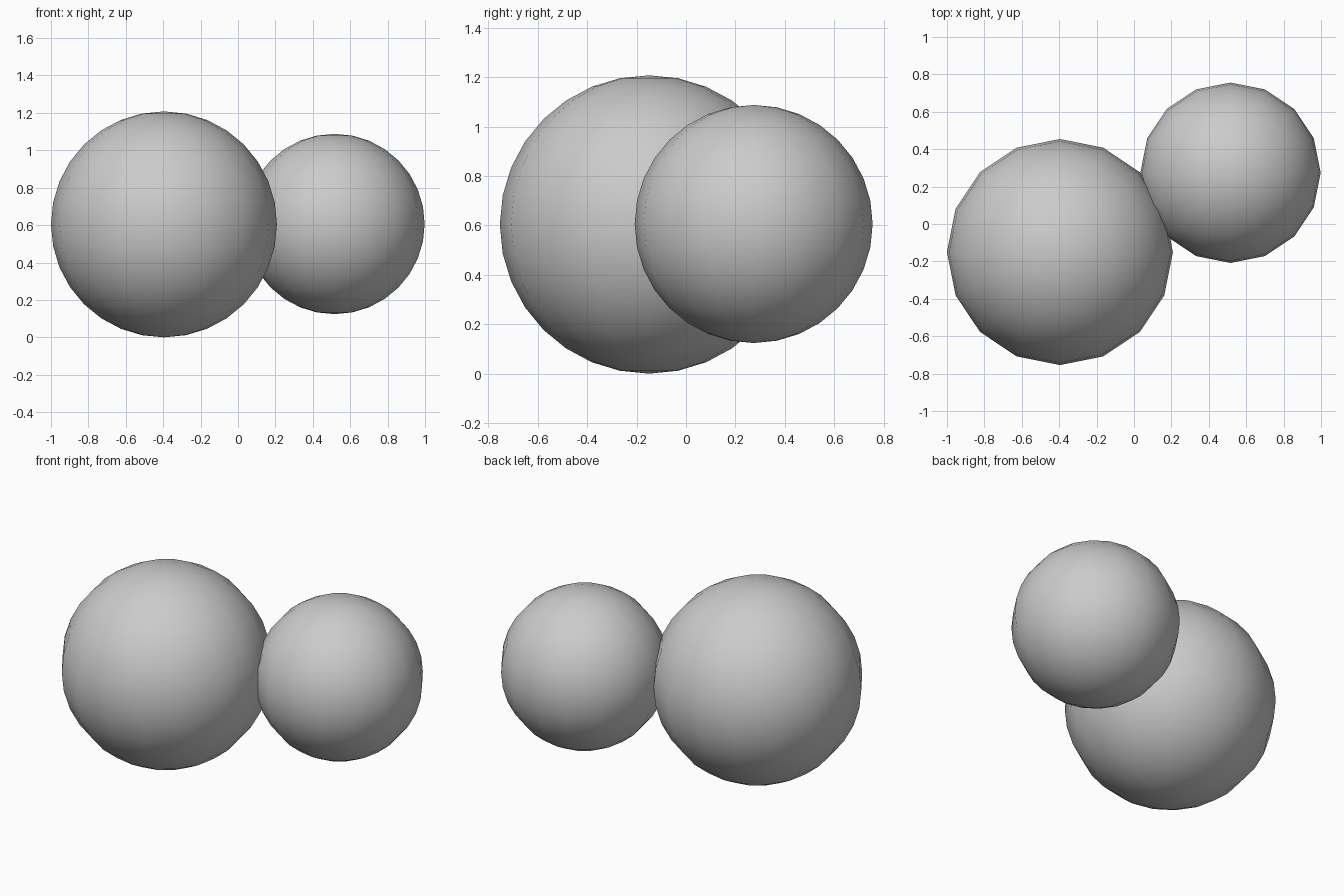
import bpy

if "Cube" in bpy.data.objects:
    bpy.data.objects.remove(bpy.data.objects["Cube"])


def ball(name, radius, location):
    bpy.ops.mesh.primitive_uv_sphere_add(
        segments=16, ring_count=16, radius=radius, location=location)
    obj = bpy.context.object
    obj.name = name
    bpy.ops.object.shade_smooth()
    return obj


# Two overlapping balls with their centres at the same height
ball("large_ball", 0.604, (-0.396, -0.15, 0.604))
ball("small_ball", 0.482, (0.516, 0.274, 0.606))
